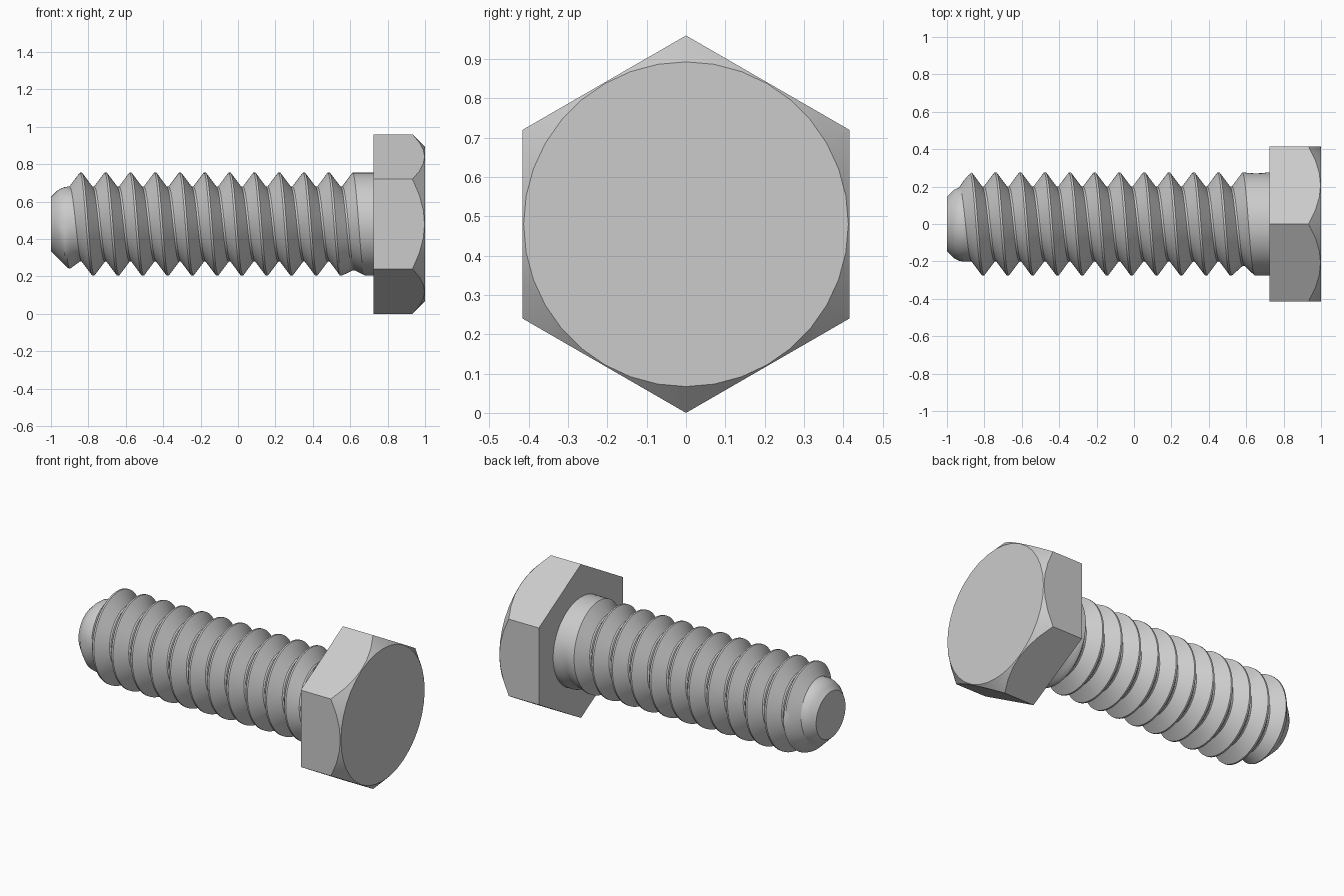
import bpy, bmesh
from math import cos, sin, pi, floor

AXIS_Z = 0.48
PITCH, START = 0.1325, -0.873
TIP, NECK = -1.0, 0.73
ROOT, CREST = 0.2, 0.275
SEGMENTS = 72

cube = bpy.data.objects.get("Cube")
if cube:
    bpy.data.objects.remove(cube)

steel = bpy.data.materials.new("grey steel")
steel.use_nodes = True
colour = (0.6, 0.6, 0.6, 1)
steel.diffuse_color = colour
steel.node_tree.nodes["Principled BSDF"].inputs["Base Color"].default_value = colour


def clamp(v, low=0.0, high=1.0):
    return max(low, min(high, v))


def point(x, r, angle):
    return (x, r * cos(angle), AXIS_Z + r * sin(angle))


def add_object(name, bm):
    bmesh.ops.recalc_face_normals(bm, faces=bm.faces)
    mesh = bpy.data.meshes.new(name)
    bm.to_mesh(mesh)
    bm.free()
    obj = bpy.data.objects.new(name, mesh)
    bpy.context.collection.objects.link(obj)
    mesh.materials.append(steel)
    return obj


def activate(obj):
    bpy.ops.object.select_all(action='DESELECT')
    obj.select_set(True)
    bpy.context.view_layer.objects.active = obj


def frustum(name, x0, r0, x1, r1, sides):
    """Closed prism or cone along x, with a corner pointing up."""
    bm = bmesh.new()
    rings = [[bm.verts.new(point(x, r, pi / 2 + 2 * pi * i / sides))
              for i in range(sides)] for x, r in ((x0, r0), (x1, r1))]
    for ring in rings:
        bm.faces.new(ring)
    for i in range(sides):
        j = (i + 1) % sides
        bm.faces.new((rings[0][i], rings[0][j], rings[1][j], rings[1][i]))
    return add_object(name, bm)


def thread_radius(x, turn):
    """Radius of the screw at x, for an angle given in turns."""
    t = (x - START) / PITCH - turn
    ridge = clamp((0.46 - abs(t - round(t))) / 0.42)       # flat crest and root
    fade_in = clamp((turn + round(t) + 0.5) * 2)           # thread starts at the tip
    fade_out = clamp((11.05 - turn - floor(t)) / 0.8)      # groove runs out at the neck
    cone = 0.145 + (x - TIP)
    base = min(ROOT, cone, 0.185 + (x + 0.96) * 0.4)
    r = base + (CREST - base) * ridge * fade_in
    return min(CREST - (CREST - r) * fade_out, cone)


# Threaded shaft: helical rows trimmed to the tip and the neck
bm = bmesh.new()
offsets = (-0.04, 0.04, 0.18, 0.32, 0.46, 0.54, 0.68, 0.82)
rows = [k + o for k in range(-3, 15) for o in offsets]
columns = []
for i in range(SEGMENTS + 1):
    turn = i / SEGMENTS
    column = []
    for row in rows:
        x = clamp(START + PITCH * (row + turn), TIP, NECK)
        r = thread_radius(x, turn)
        column.append(bm.verts.new(point(x, r, 2 * pi * turn)))
    columns.append(column)
for a, b in zip(columns, columns[1:]):
    for k in range(len(rows) - 1):
        bm.faces.new((a[k], b[k], b[k + 1], a[k + 1]))
bmesh.ops.remove_doubles(bm, verts=bm.verts, dist=0.0002)
bmesh.ops.dissolve_degenerate(bm, edges=bm.edges, dist=0.0001)
bmesh.ops.holes_fill(bm, edges=[e for e in bm.edges if e.is_boundary], sides=0)
shaft = add_object("threaded_shaft", bm)

# Hexagonal head with its outer corners turned down by a cone
head = frustum("hex_head", 0.725, 0.48, 1.0, 0.48, 6)
cutter = frustum("chamfer_cutter", 0.65, 0.763, 1.05, 0.363, 36)
trim = head.modifiers.new("corner_chamfer", 'BOOLEAN')
trim.operation = 'INTERSECT'
trim.solver = 'EXACT'
trim.object = cutter
activate(head)
bpy.ops.object.modifier_apply(modifier=trim.name)
bpy.data.objects.remove(cutter)

for obj in (shaft, head):
    activate(obj)
    bpy.ops.object.shade_smooth_by_angle(angle=pi / 6)
